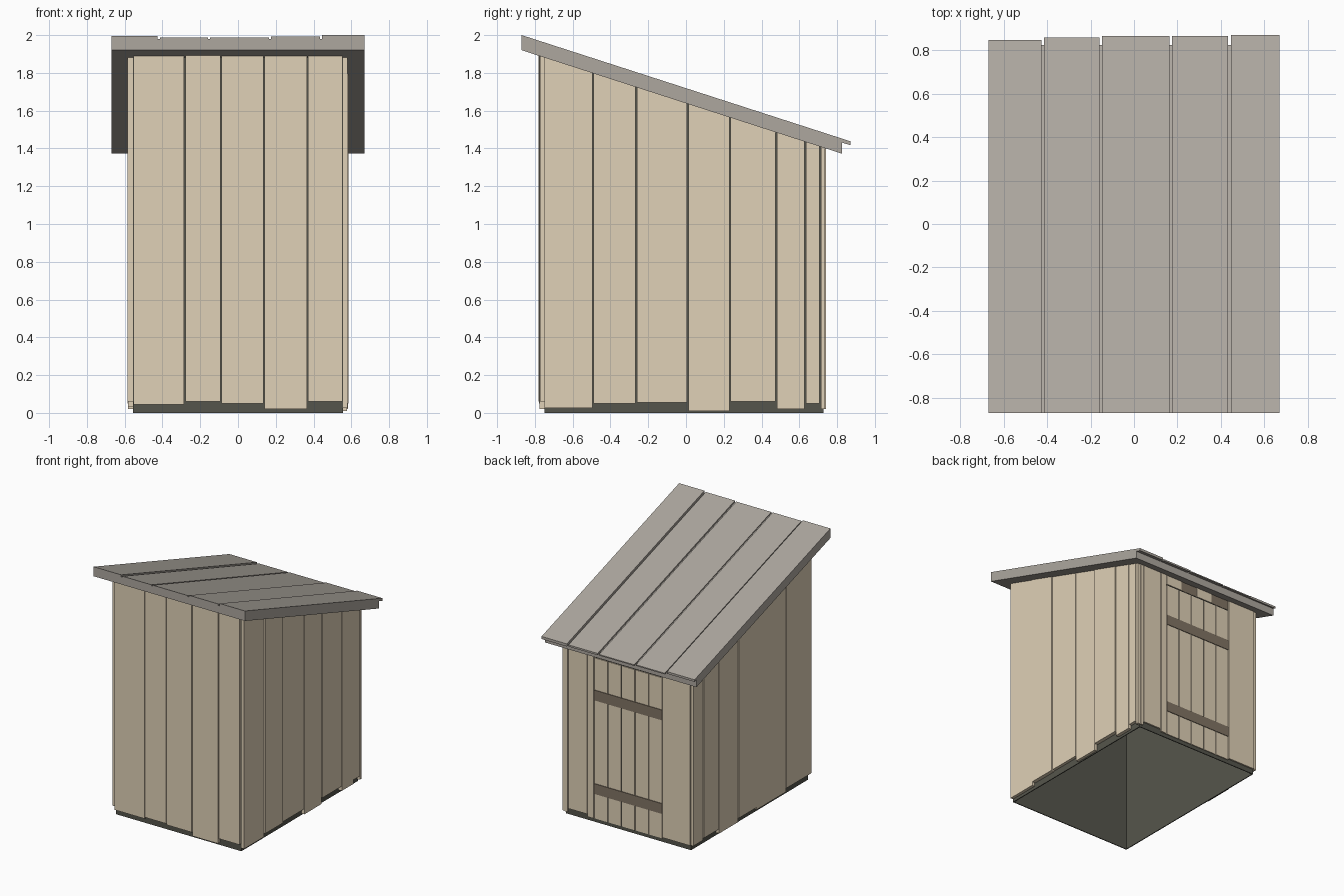
import bpy
import bmesh

cube = bpy.data.objects.get("Cube")
if cube:
    bpy.data.objects.remove(cube, do_unlink=True)


def material(name, rgb):
    """Flat colour from 8-bit display values."""
    lin = [((c / 255 + 0.055) / 1.055) ** 2.4 for c in rgb]
    m = bpy.data.materials.new(name)
    m.use_nodes = True
    m.diffuse_color = (*lin, 1)
    m.node_tree.nodes["Principled BSDF"].inputs["Base Color"].default_value = (*lin, 1)
    return m


TAN = material("pale wood", (224, 209, 183))
GREY = material("weathered grey", (173, 167, 159))
DARK = material("dark core", (85, 85, 76))
BROWN = material("brown batten", (129, 116, 100))


def slope(z_front):
    """Height of a plane that falls with the roof from the front eave."""
    return lambda y: z_front - 0.323 * (y + 0.87)


EAVE = slope(1.92)


def block(name, xs, ys, bottom, top, mat, tube=False):
    """Box whose bottom and top are heights or sloped planes; a tube has open ends."""
    bm = bmesh.new()
    bmesh.ops.create_cube(bm, size=1)
    if tube:
        ends = [f for f in bm.faces if abs(f.normal.z) > 0.5]
        bmesh.ops.delete(bm, geom=ends, context='FACES_ONLY')
    for v in bm.verts:
        x = xs[0] if v.co.x < 0 else xs[1]
        y = ys[0] if v.co.y < 0 else ys[1]
        z = bottom if v.co.z < 0 else top
        v.co = (x, y, z(y) if callable(z) else z)
    bm.normal_update()
    mesh = bpy.data.meshes.new(name)
    mesh.materials.append(mat)
    bm.to_mesh(mesh)
    bm.free()
    obj = bpy.data.objects.new(name, mesh)
    bpy.context.scene.collection.objects.link(obj)
    return obj


def spans(edges, gap):
    """Neighbouring intervals with a gap between them."""
    last = len(edges) - 2
    for i, (a, b) in enumerate(zip(edges, edges[1:])):
        yield (a + (gap / 2 if i else 0), b - (gap / 2 if i < last else 0))


# Dark lining, open underneath
core = block("shed_lining", (-0.555, 0.555), (-0.75, 0.728), 0, EAVE, DARK, tube=True)
shell = core.modifiers.new("thickness", 'SOLIDIFY')
shell.thickness = 0.01
shell.offset = -1

# Front wall planks: bottom height and thickness of each
front_edges = (-0.553, -0.282, -0.09, 0.138, 0.368, 0.553)
front_sizes = ((0.045, 0.024), (0.06, 0.03), (0.05, 0.028), (0.02, 0.025), (0.06, 0.022))
for i, (xs, (low, thick)) in enumerate(zip(spans(front_edges, 0.006), front_sizes)):
    block(f"front_plank_{i + 1}", xs, (-0.75 - thick, -0.75), low, EAVE, TAN)

# Side wall planks
left_edges = (-0.75, -0.492, -0.263, 0.01, 0.233, 0.478, 0.632, 0.71, 0.735)
left_sizes = ((0.025, 0.024), (0.05, 0.03), (0.055, 0.024), (0.01, 0.023),
              (0.06, 0.03), (0.02, 0.027), (0.05, 0.025), (0.02, 0.024))
for i, (ys, (low, thick)) in enumerate(zip(spans(left_edges, 0.007), left_sizes)):
    block(f"left_plank_{i + 1}", (0.555, 0.555 + thick), ys, low, EAVE, TAN)

right_edges = (-0.75, -0.435, -0.06, 0.17, 0.415, 0.605, 0.732)
right_sizes = ((0.06, 0.03), (0.03, 0.027), (0.05, 0.03),
               (0.02, 0.027), (0.055, 0.025), (0.04, 0.022))
for i, (ys, (low, thick)) in enumerate(zip(spans(right_edges, 0.007), right_sizes)):
    block(f"right_plank_{i + 1}", (-0.555 - thick, -0.555), ys, low, EAVE, TAN)

# Back wall planks beside the door
back_planks = ((-0.553, -0.31, 0.04), (0.302, 0.354, 0.03),
               (0.36, 0.524, 0.05), (0.53, 0.553, 0.02))
for i, (x0, x1, low) in enumerate(back_planks):
    block(f"back_plank_{i + 1}", (x0, x1), (0.728, 0.74), low, EAVE, TAN)

# Door boards and battens
door_edges = [-0.304 + 0.12 * i for i in range(6)]
for i, xs in enumerate(spans(door_edges, 0.007)):
    block(f"door_board_{i + 1}", xs, (0.728, 0.735), 0.03, 1.315, TAN)
for name, z in (("lower_door_batten", 0.228), ("upper_door_batten", 0.977)):
    block(name, (-0.304, 0.296), (0.735, 0.74), z, z + 0.082, BROWN)

# Boards over the door
block("lintel", (-0.304, 0.296), (0.728, 0.731), 1.325, EAVE, BROWN)
for i, xs in enumerate(((-0.14, 0), (0.155, 0.296))):
    block(f"lintel_board_{i + 1}", xs, (0.731, 0.736), 1.325, EAVE, TAN)

# Sloped roof deck
block("roof_deck", (-0.67, 0.67), (-0.87, 0.825), EAVE, slope(1.98), GREY)

# Roof boards of uneven length and height
roof_ends = (0.848, 0.86, 0.865, 0.866, 0.87)
roof_drops = (0.004, 0.012, 0.012, 0.007, 0)
for i, xs in enumerate(spans((-0.67, -0.42, -0.153, 0.17, 0.44, 0.67), 0.012)):
    block(f"roof_board_{i + 1}", xs, (-0.87, roof_ends[i]), slope(1.979),
          slope(2.0 - roof_drops[i]), GREY)
